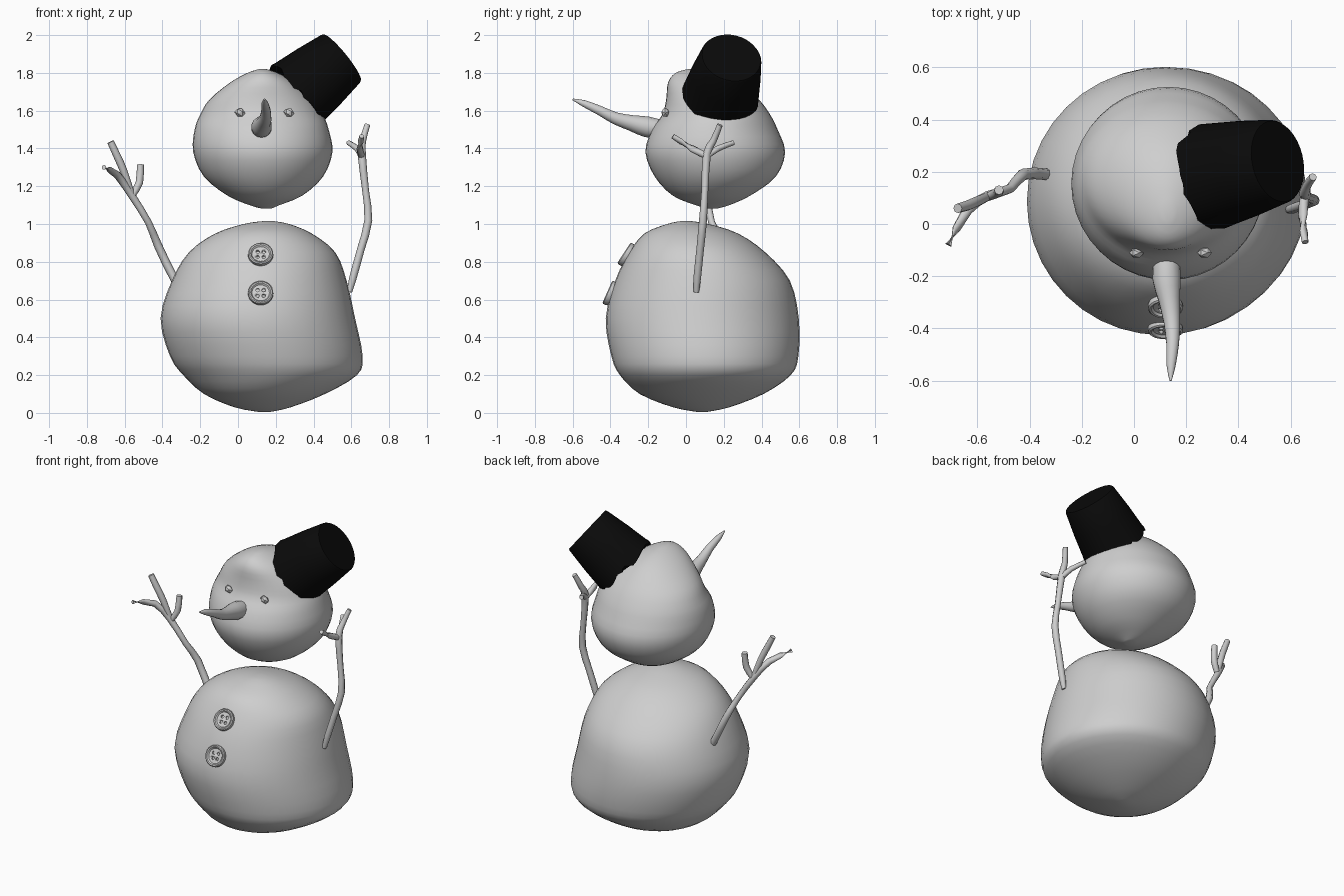
import bpy, bmesh, math, random
from mathutils import Vector, Matrix

if "Cube" in bpy.data.objects:
    bpy.data.objects.remove(bpy.data.objects["Cube"])

random.seed(4)


def material(name, rgb):
    m = bpy.data.materials.new(name)
    m.diffuse_color = (*rgb, 1)
    m.use_nodes = True
    m.node_tree.nodes["Principled BSDF"].inputs["Base Color"].default_value = m.diffuse_color
    return m


GREY = material("snow_grey", (0.62, 0.62, 0.62))
BLACK = material("hat_black", (0.003, 0.003, 0.003))


def make(name, bm, mat, angle=40):
    bmesh.ops.recalc_face_normals(bm, faces=bm.faces)
    me = bpy.data.meshes.new(name)
    bm.to_mesh(me)
    bm.free()
    ob = bpy.data.objects.new(name, me)
    bpy.context.collection.objects.link(ob)
    me.materials.append(mat)
    bpy.ops.object.select_all(action='DESELECT')
    ob.select_set(True)
    bpy.context.view_layer.objects.active = ob
    bpy.ops.object.shade_smooth_by_angle(angle=math.radians(angle))
    return ob


def loft(bm, rings):
    """Skin a list of equal point rings and cap both ends."""
    vs = [[bm.verts.new(p) for p in r] for r in rings]
    n = len(vs[0])
    for a, b in zip(vs, vs[1:]):
        for i in range(n):
            j = (i + 1) % n
            bm.faces.new((a[i], a[j], b[j], b[i]))
    bm.faces.new(vs[0])
    bm.faces.new(vs[-1])


def smooth_rows(rows, steps):
    """Catmull-Rom interpolation between rows of numbers."""
    out = []
    for k in range(len(rows) - 1):
        p = [rows[max(0, min(len(rows) - 1, k + d))] for d in (-1, 0, 1, 2)]
        for s in range(steps):
            t = s / steps
            out.append([0.5 * (2 * b + (c - a) * t + (2 * a - 5 * b + 4 * c - d) * t * t
                               + (3 * b - a - 3 * c + d) * t ** 3) for a, b, c, d in zip(*p)])
    return out + [list(rows[-1])]


def snowball(name, rows):
    """Rows give z, left, right, front and back limits."""
    rings = []
    for z, x0, x1, y0, y1 in smooth_rows(rows, 3):
        rings.append([((x0 + x1) / 2 + (x1 - x0) / 2 * math.cos(a),
                       (y0 + y1) / 2 + (y1 - y0) / 2 * math.sin(a), z)
                      for a in (math.tau * i / 40 for i in range(40))])
    bm = bmesh.new()
    loft(bm, rings)
    make(name, bm, GREY, 60)


def tube(bm, pts, sides=8, steps=2):
    """Points give x, y, z and radius."""
    rows = smooth_rows(pts, steps)
    ps = [Vector(r[:3]) for r in rows]
    rings = []
    for i, p in enumerate(ps):
        t = ps[min(i + 1, len(ps) - 1)] - ps[max(i - 1, 0)]
        ref = Vector((0, 1, 0)) if abs(t.normalized().y) < 0.85 else Vector((1, 0, 0))
        u = t.cross(ref).normalized()
        w = t.cross(u).normalized()
        r = rows[i][3]
        rings.append([p + r * (u * math.cos(a) + w * math.sin(a))
                      for a in (math.tau * k / sides for k in range(sides))])
    loft(bm, rings)


# Body and head
snowball("body", [
    (0.005, 0.11, 0.17, 0.06, 0.11), (0.03, -0.02, 0.28, -0.07, 0.23),
    (0.10, -0.18, 0.46, -0.245, 0.41), (0.20, -0.29, 0.63, -0.35, 0.555),
    (0.30, -0.36, 0.66, -0.395, 0.595), (0.50, -0.41, 0.62, -0.425, 0.597),
    (0.70, -0.35, 0.575, -0.375, 0.55), (0.85, -0.26, 0.515, -0.30, 0.42),
    (0.95, -0.12, 0.39, -0.22, 0.275), (1.00, 0.03, 0.27, -0.10, 0.12),
    (1.015, 0.13, 0.19, -0.03, 0.03)])
snowball("head", [
    (1.083, 0.12, 0.18, 0.11, 0.17), (1.10, 0.06, 0.22, 0.05, 0.23),
    (1.15, -0.055, 0.34, -0.07, 0.34), (1.25, -0.18, 0.45, -0.165, 0.475),
    (1.38, -0.237, 0.50, -0.215, 0.525), (1.50, -0.23, 0.48, -0.18, 0.485),
    (1.58, -0.20, 0.45, -0.125, 0.445), (1.66, -0.15, 0.40, -0.105, 0.385),
    (1.75, -0.04, 0.30, -0.095, 0.28), (1.80, 0.05, 0.21, -0.055, 0.17),
    (1.82, 0.11, 0.15, 0.01, 0.07)])

# Curved carrot nose
bm = bmesh.new()
tube(bm, [(0.125, -0.13, 1.50, 0.05), (0.125, -0.21, 1.515, 0.055),
          (0.135, -0.29, 1.535, 0.042), (0.145, -0.375, 1.56, 0.032),
          (0.148, -0.455, 1.60, 0.025), (0.142, -0.54, 1.638, 0.018),
          (0.14, -0.60, 1.66, 0.004)], 14)
make("nose", bm, GREY, 60)

# Small pebble eyes
for side, x in (("left", 0.01), ("right", 0.27)):
    bm = bmesh.new()
    bmesh.ops.create_icosphere(bm, subdivisions=1, radius=1)
    bm.transform(Matrix.Translation((x, -0.11, 1.59)) @ Matrix.Rotation(0.5, 4, 'Y')
                 @ Matrix.Diagonal((0.03, 0.022, 0.024, 1)))
    make("eye_" + side, bm, GREY, 20)

# Twig arms, each a branch with forked fingers
arms = {
    "left": [
        [(-0.28, 0.18, 0.64, 0.02), (-0.335, 0.19, 0.705, 0.022), (-0.425, 0.19, 0.89, 0.022),
         (-0.475, 0.135, 1.01, 0.018), (-0.565, 0.105, 1.155, 0.02),
         (-0.64, 0.05, 1.26, 0.02), (-0.71, -0.08, 1.30, 0.013)],
        [(-0.56, 0.105, 1.15, 0.016), (-0.605, 0.085, 1.28, 0.02),
         (-0.64, 0.07, 1.36, 0.02), (-0.675, 0.06, 1.435, 0.018)],
        [(-0.56, 0.105, 1.15, 0.016), (-0.522, 0.12, 1.22, 0.02), (-0.517, 0.13, 1.315, 0.018)]],
    "right": [
        [(0.59, 0.055, 0.64, 0.014), (0.61, 0.06, 0.72, 0.02), (0.65, 0.075, 0.865, 0.02),
         (0.69, 0.09, 1.02, 0.021), (0.675, 0.10, 1.18, 0.018), (0.655, 0.11, 1.37, 0.022),
         (0.66, 0.145, 1.44, 0.018), (0.685, 0.18, 1.525, 0.015)],
        [(0.655, 0.11, 1.36, 0.018), (0.63, 0.17, 1.40, 0.016), (0.585, 0.25, 1.43, 0.013)],
        [(0.655, 0.11, 1.36, 0.018), (0.645, 0.03, 1.40, 0.018), (0.655, -0.07, 1.465, 0.013)]]}
for side, paths in arms.items():
    bm = bmesh.new()
    for path in paths:
        tube(bm, path)
    make("arm_" + side, bm, GREY, 50)


# Buttons: turned rim profile with four drilled holes
def button(name, loc, tilt):
    place = Matrix.Translation(loc) @ Matrix.Rotation(tilt, 4, 'X')
    profile = [(0.06, -0.025), (0.067, -0.008), (0.066, 0.008), (0.06, 0.013),
               (0.053, 0.011), (0.046, 0.002), (0.02, 0.001)]
    bm = bmesh.new()
    loft(bm, [[(r * math.cos(a), r * math.sin(a), z)
               for a in (math.tau * i / 28 for i in range(28))] for r, z in profile])
    bm.transform(place)
    ob = make(name, bm, GREY, 35)
    bm = bmesh.new()
    for sx in (-1, 1):
        for sy in (-1, 1):
            bmesh.ops.create_cone(bm, cap_ends=True, segments=10, radius1=0.01, radius2=0.01,
                                  depth=0.03, matrix=Matrix.Translation((sx * 0.016, sy * 0.016, 0)))
    bm.transform(place)
    cutter = make("button_hole_cutter", bm, GREY)
    cutter.hide_render = True
    mod = ob.modifiers.new("holes", 'BOOLEAN')
    mod.operation = 'DIFFERENCE'
    mod.object = cutter
    bpy.context.view_layer.objects.active = ob
    bpy.ops.object.modifier_apply(modifier=mod.name)
    bpy.data.objects.remove(cutter)


button("button_upper", (0.12, -0.318, 0.84), math.radians(57))
button("button_lower", (0.12, -0.405, 0.635), math.radians(66))

# Tilted bucket hat with a ragged brim
base, top = Vector((0.31, 0.185, 1.685)), Vector((0.55, 0.24, 1.88))
axis = (top - base).normalized()
u = axis.cross(Vector((0, 1, 0))).normalized()
w = axis.cross(u)
rings = []
for t, r in ((0, 0.205), (0.07, 0.20), (0.5, 0.185), (0.97, 0.163), (1, 0.157)):
    ring = []
    for i in range(36):
        a = math.tau * i / 36
        drop = random.uniform(-0.005, 0.035) if t == 0 else 0
        ring.append(base.lerp(top, t) - axis * drop + r * (u * math.cos(a) + w * math.sin(a)))
    rings.append(ring)
bm = bmesh.new()
loft(bm, rings)
make("hat", bm, BLACK, 35)
